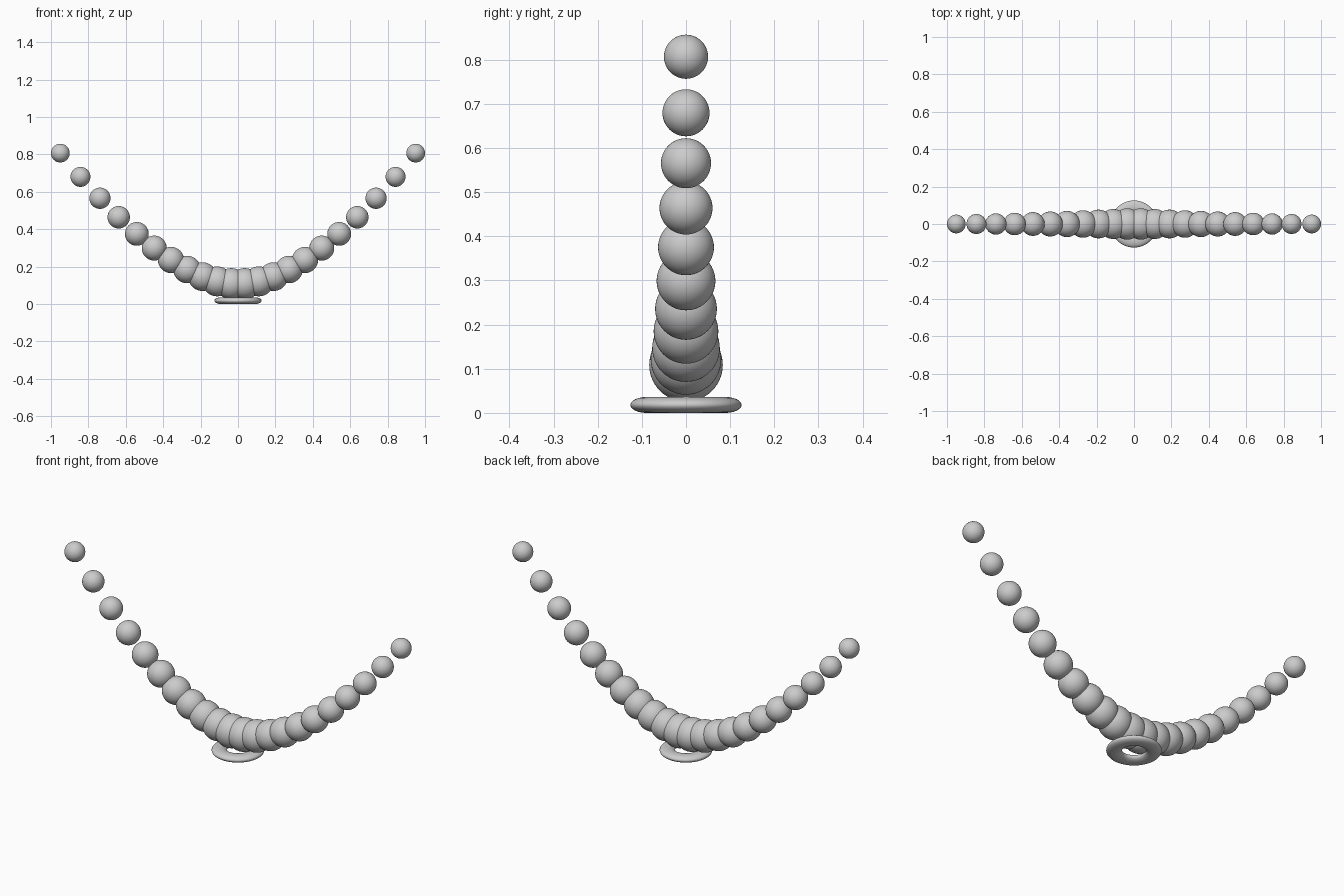
import bpy

if "Cube" in bpy.data.objects:
    bpy.data.objects.remove(bpy.data.objects["Cube"])

HALF_COUNT = 11   # beads on each side of the centre


def smooth(obj, name):
    obj.name = name
    for p in obj.data.polygons:
        p.use_smooth = True


def bead(side, i):
    # u runs from the middle of the arc (0) to its tip (1)
    u = (i + 0.5) / (HALF_COUNT - 0.5)
    x = side * u * (0.75 + 0.2 * u)
    z = 0.107 + 0.7 * u * u
    bpy.ops.mesh.primitive_uv_sphere_add(
        segments=48, ring_count=24, radius=0.085 - 0.035 * u, location=(x, 0, z))
    smooth(bpy.context.object, f"bead_{'right' if side > 0 else 'left'}_{i + 1}")


# Curved row of beads, shrinking towards the tips
for side in (-1, 1):
    for i in range(HALF_COUNT):
        bead(side, i)

# Flattened ring foot under the lowest beads
bpy.ops.mesh.primitive_torus_add(
    major_radius=0.09, minor_radius=0.036, major_segments=64, minor_segments=24,
    location=(0, 0, 0.018))
ring = bpy.context.object
ring.scale.z = 0.5
smooth(ring, "base_ring")
